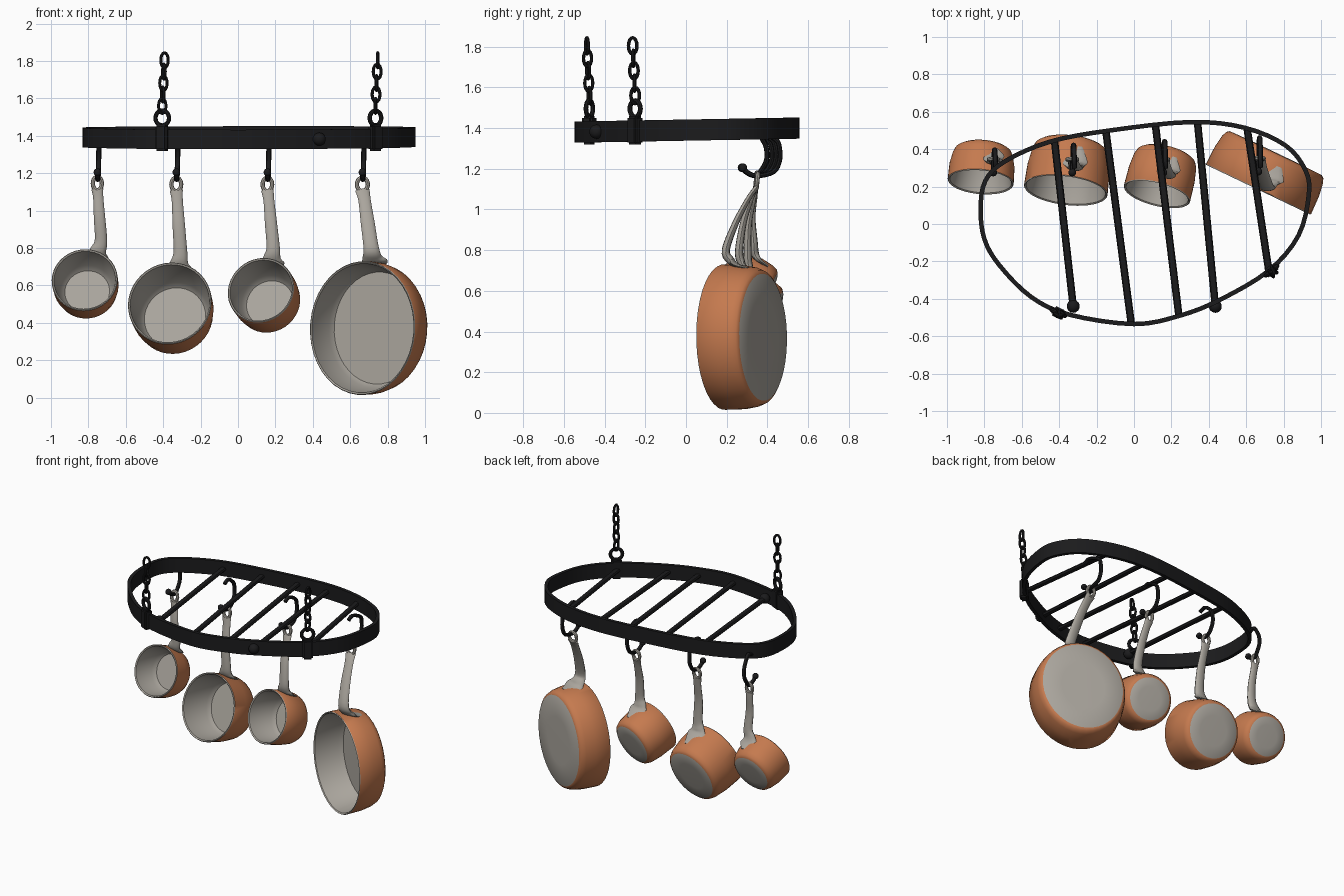
import bpy, bmesh, math
from mathutils import Vector, Matrix

if "Cube" in bpy.data.objects:
    bpy.data.objects.remove(bpy.data.objects["Cube"])

V = Vector


def material(name, col):
    m = bpy.data.materials.new(name)
    m.diffuse_color = (*col, 1)
    m.use_nodes = True
    m.node_tree.nodes["Principled BSDF"].inputs["Base Color"].default_value = m.diffuse_color
    return m


BLACK = material("black iron", (0.011, 0.011, 0.012))
STEEL = material("warm steel", (0.40, 0.375, 0.335))
COPPER = material("copper", (0.56, 0.195, 0.078))


def finish(name, bm, mats, angle=40):
    bmesh.ops.recalc_face_normals(bm, faces=bm.faces)
    me = bpy.data.meshes.new(name)
    bm.to_mesh(me)
    bm.free()
    ob = bpy.data.objects.new(name, me)
    bpy.context.collection.objects.link(ob)
    for m in mats:
        me.materials.append(m)
    bpy.ops.object.select_all(action='DESELECT')
    ob.select_set(True)
    bpy.context.view_layer.objects.active = ob
    bpy.ops.object.shade_smooth_by_angle(angle=math.radians(angle))
    return ob


def spline(pts, n, closed=False):
    """Catmull-Rom samples through points of any dimension."""
    pts = [V(p) for p in pts]
    k = len(pts)
    get = (lambda i: pts[i % k]) if closed else (lambda i: pts[max(0, min(k - 1, i))])
    out = []
    for i in range(k if closed else k - 1):
        a, b, c, d = (get(i + j) for j in (-1, 0, 1, 2))
        for s in range(n):
            t = s / n
            out.append(0.5 * (2 * b + (c - a) * t + (2 * a - 5 * b + 4 * c - d) * t * t
                              + (3 * b - a - 3 * c + d) * t ** 3))
    if not closed:
        out.append(pts[-1])
    return out


def bridge(bm, rings, closed=False):
    faces = []
    for i in range(len(rings) if closed else len(rings) - 1):
        a, b = rings[i], rings[(i + 1) % len(rings)]
        for j in range(len(a)):
            k = (j + 1) % len(a)
            faces.append(bm.faces.new((a[j], a[k], b[k], b[j])))
    return faces


def sweep(bm, path, sizes, side, sides=10, closed=False):
    """Elliptical tube: sizes holds (half width along side, half thickness)."""
    rings, n = [], len(path)
    for i, p in enumerate(path):
        if closed:
            t = path[(i + 1) % n] - path[i - 1]
        else:
            t = path[min(i + 1, n - 1)] - path[max(i - 1, 0)]
        t.normalize()
        s = (side - t * side.dot(t)).normalized()
        q = t.cross(s)
        w, h = sizes[i]
        rings.append([bm.verts.new(p + s * w * math.cos(2 * math.pi * j / sides)
                                   + q * h * math.sin(2 * math.pi * j / sides))
                      for j in range(sides)])
    bridge(bm, rings, closed)
    if not closed:
        bm.faces.new(rings[0])
        bm.faces.new(rings[-1])


def oval_ring(bm, c, across, up, half_w, half_h, wire, n=20):
    """Closed wire loop lying in the across/up plane."""
    path = [c + across * half_w * math.cos(2 * math.pi * i / n)
            + up * half_h * math.sin(2 * math.pi * i / n) for i in range(n)]
    sweep(bm, path, [(wire, wire)] * n, across.cross(up), 8, True)


# --- rack band, slightly raised at the back ---
def rack_z(y):
    return 1.39 + 0.018 * y


outline = [(-.82, .08), (-.795, .23), (-.69, .335), (-.45, .44), (-.13, .50), (.30, .545),
           (.59, .515), (.81, .42), (.915, .29), (.935, .16), (.88, -.06), (.72, -.25),
           (.46, -.405), (.245, -.49), (0, -.535), (-.345, -.485), (-.55, -.39),
           (-.72, -.22), (-.80, -.08)]
loop = spline(outline, 4, True)
bm = bmesh.new()
rings = []
for i, p in enumerate(loop):
    t = (loop[(i + 1) % len(loop)] - loop[i - 1]).normalized()
    nrm = V((-t.y, t.x)) * 0.012
    rings.append([bm.verts.new((p.x + s * nrm.x, p.y + s * nrm.y, rack_z(p.y) + h))
                  for s, h in ((1, -.052), (-1, -.052), (-1, .052), (1, .052))])
bridge(bm, rings, True)
finish("rack_band", bm, [BLACK])

# --- crossbars, two of them with a ball at the front end ---
bars = [((-.425, .445), (-.325, -.44), 1), ((-.15, .495), (-.015, -.53), 0),
        ((.115, .525), (.24, -.49), 0), ((.34, .54), (.435, -.44), 1),
        ((.605, .51), (.72, -.245), 0)]
for a, b, ball in bars:
    bm = bmesh.new()
    ends = [V((*p, rack_z(p[1]))) for p in (a, b)]
    sweep(bm, ends, [(.02, .015)] * 2, V((1, 0, 0)), 8)
    if ball:
        bmesh.ops.create_uvsphere(bm, u_segments=14, v_segments=10, radius=.035,
                                  matrix=Matrix.Translation(ends[1]))
    finish("crossbar", bm, [BLACK])

# --- clamps, rings and hanging chains ---
Z = V((0, 0, 1))
for x, y, ang in ((-.405, -.475, -25), (.735, -.25, 40)):
    turn = Matrix.Rotation(math.radians(ang), 4, 'Z')
    bm = bmesh.new()
    bmesh.ops.create_cube(bm, size=1, matrix=Matrix.Translation((x, y, 1.39)) @ turn
                          @ Matrix.Diagonal((.07, .055, .14, 1)))
    bmesh.ops.bevel(bm, geom=bm.edges[:], offset=.01, segments=2, affect='EDGES')
    finish("chain_clamp", bm, [BLACK])
    bm = bmesh.new()
    along = turn.to_3x3() @ V((1, 0, 0))
    oval_ring(bm, V((x, y, 1.495)), along, Z, .04, .04, .012)
    finish("clamp_ring", bm, [BLACK])
    bm = bmesh.new()
    for i in range(5):
        d = Matrix.Rotation(math.radians(ang + 45 + 90 * i), 3, 'Z') @ V((1, 0, 0))
        oval_ring(bm, V((x + .003 * i, y - .003 * i, 1.56 + .061 * i)), d, Z,
                  .021, .04, .0085, 16)
    finish("chain", bm, [BLACK])


# --- pan with lathed body and flat curved handle ---
def pan(centre, axis, r, rb, depth, squash, handle_top, handle_x, hw, bulge):
    c, a = V(centre), V(axis).normalized()
    u = V((handle_x - c.x, 0, r))
    u = (u - a * u.dot(a)).normalized()
    side = a.cross(u)
    # body profile (radius, depth, material of the segment that follows)
    prof = [(rb * .5, depth - .018, 0), (rb - .035, depth - .018, 0),
            (rb - .014, depth - .045, 0), (r - .012, .004, 0), (r - .004, -.002, 0),
            (r, .003, 1), (r * .6 + rb * .4 + .006, depth * .5, 1),
            (rb + .008, depth - .04, 1), (rb - .004, depth - .012, 1),
            (rb - .022, depth, 0), (rb * .5, depth + .003, 0)]
    n = 40
    bm = bmesh.new()
    rings = []
    for pr, d, _ in prof:
        rings.append([bm.verts.new(c + a * d + side * pr * squash * math.cos(2 * math.pi * j / n)
                                   + u * pr * math.sin(2 * math.pi * j / n)) for j in range(n)])
    for k, f in enumerate(bridge(bm, rings)):
        f.material_index = prof[k // n][2]
    bm.faces.new(rings[0])
    bm.faces.new(rings[-1])
    finish("pan_body", bm, [STEEL, COPPER])

    # handle: hole loop at top, flared foot lying on the outer wall
    top = V(handle_top)

    def wall(d, lift):
        return c + a * d + u * (r + (rb - r) * d / depth + lift)
    neck = wall(.03, .075)
    path = [top + V((0, -.002, -.03)), top.lerp(neck, .25) + V((0, -.003, 0)),
            top.lerp(neck, .6) + V((0, -.012, 0)), neck, wall(.055, .025),
            wall(.09, .004), wall(depth * .72, -.002)]
    widths = [(hw, .012), (hw * .85, .013), (hw * .95, .016), (hw * 1.05, .02),
              (hw * 1.4, .02), (hw * 1.9, .012), (hw * .9, .006)]
    bm = bmesh.new()
    across = V((1, 0, 0))
    sweep(bm, spline(path, 5), spline(widths, 5), across, 12)
    oval_ring(bm, top, across, V((0, .1, 1)).normalized(), hw * .75, .036, .0115)
    finish("pan_handle", bm, [STEEL])

    # S hook through the handle hole
    x, y = top.x, top.y
    yz = [(y - .045, 1.37), (y, 1.385), (bulge - .035, 1.345), (bulge - .015, 1.30),
          (bulge - .015, 1.24), (bulge - .045, 1.185), (y, 1.165), (y - .045, 1.18),
          (y - .07, 1.205)]
    pts = [V((x + .012 * (8 - i) / 8, p[0], p[1])) for i, p in enumerate(yz)]
    path = spline(pts, 4)
    bm = bmesh.new()
    sweep(bm, path, [(.014, .012)] * len(path), across, 8)
    bmesh.ops.create_uvsphere(bm, u_segments=10, v_segments=8, radius=.021,
                              matrix=Matrix.Translation(pts[-1]))
    finish("hook", bm, [BLACK])


pan((-.82, .225, .63), (.08, .93, -.37), .177, .155, .19, 1, (-.752, .345, 1.145), -.765, .032, .41)
pan((-.365, .18, .505), (.12, .92, -.33), .232, .205, .25, .97, (-.33, .345, 1.14), -.335, .035, .435)
pan((.122, .16, .575), (.23, .91, -.34), .184, .165, .23, .99, (.157, .345, 1.14), .15, .034, .455)
pan((.665, .185, .372), (.43, .90, .0), .358, .335, .215, .87, (.665, .35, 1.14), .70, .039, .475)
